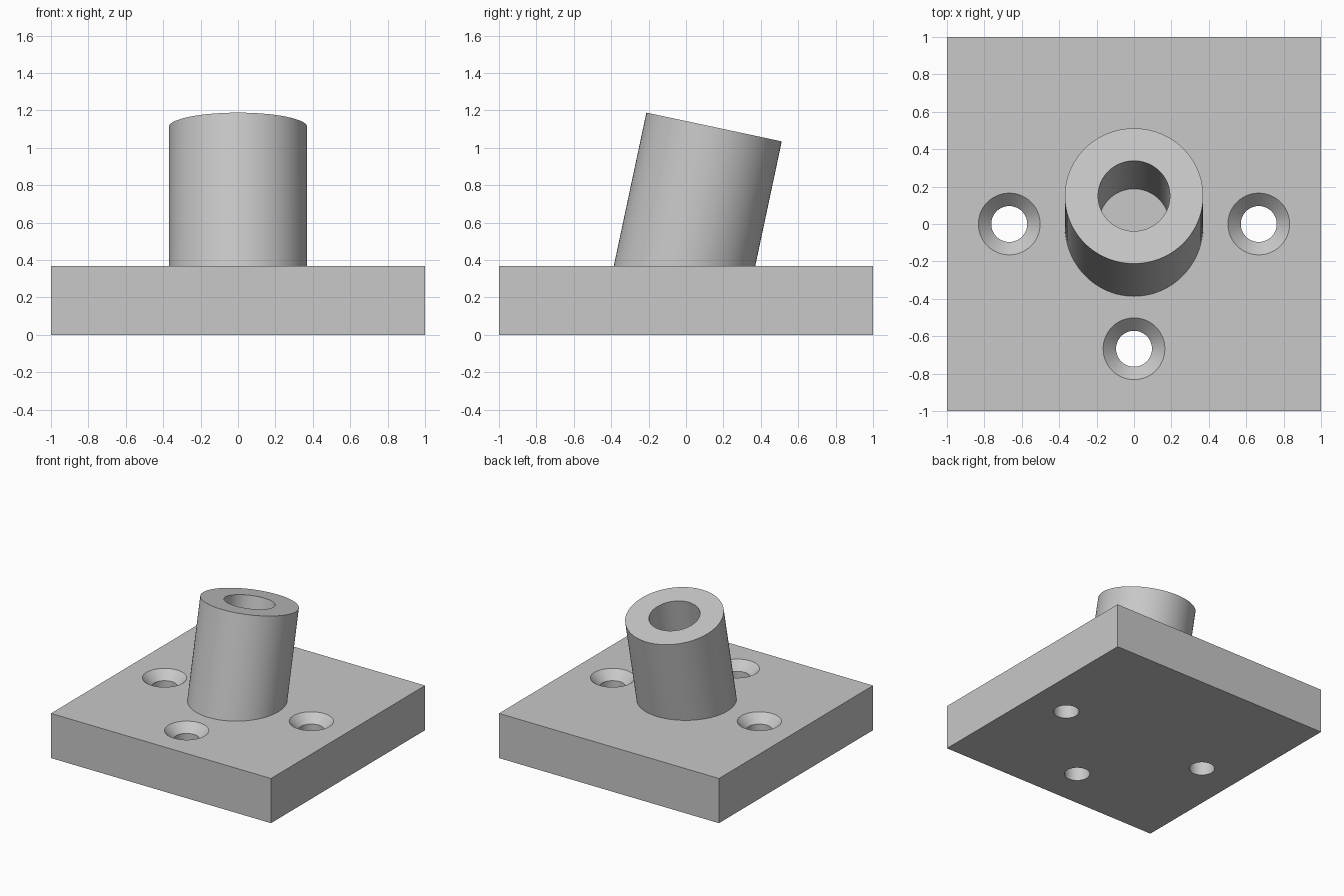
import bpy, bmesh, math
from mathutils import Matrix, Vector

PLATE_TOP = 0.367
SEGMENTS = 96

cube = bpy.data.objects.get("Cube")
if cube:
    bpy.data.objects.remove(cube, do_unlink=True)

grey = bpy.data.materials.new("plain_grey")
grey.use_nodes = True
colour = (0.58, 0.58, 0.58, 1)
grey.diffuse_color = colour
grey.node_tree.nodes["Principled BSDF"].inputs["Base Color"].default_value = colour


def make_object(name, bm):
    bmesh.ops.recalc_face_normals(bm, faces=bm.faces)
    mesh = bpy.data.meshes.new(name)
    bm.to_mesh(mesh)
    bm.free()
    mesh.materials.append(grey)
    obj = bpy.data.objects.new(name, mesh)
    bpy.context.collection.objects.link(obj)
    return obj


def activate(obj):
    bpy.ops.object.select_all(action="DESELECT")
    obj.select_set(True)
    bpy.context.view_layer.objects.active = obj


def ring(bm, radius, place):
    angles = [2 * math.pi * i / SEGMENTS for i in range(SEGMENTS)]
    return [bm.verts.new(place(Vector((radius * math.cos(a), radius * math.sin(a), 0))))
            for a in angles]


def bridge(bm, a, b):
    for i in range(SEGMENTS):
        j = (i + 1) % SEGMENTS
        bm.faces.new((a[i], a[j], b[j], b[i]))


# Square base plate
bm = bmesh.new()
bmesh.ops.create_cube(bm, size=1, matrix=Matrix.Translation((0, 0, PLATE_TOP / 2))
                      @ Matrix.Diagonal((2, 2, PLATE_TOP, 1)))
plate = make_object("base_plate", bm)

# Three countersunk screw holes, cut through the plate
HOLE, SINK, EXTRA = 0.096, 0.165, 0.03
profile = [(HOLE, -EXTRA), (HOLE, PLATE_TOP - (SINK - HOLE)),
           (SINK + EXTRA, PLATE_TOP + EXTRA)]
bm = bmesh.new()
for x, y in ((-0.667, 0), (0.667, 0), (0, -0.667)):
    rings = [ring(bm, r, lambda p: p + Vector((x, y, z))) for r, z in profile]
    for lower, upper in zip(rings, rings[1:]):
        bridge(bm, lower, upper)
    bm.faces.new(rings[0])
    bm.faces.new(rings[-1])
cutter = make_object("screw_hole_cutter", bm)
cutter.hide_render = True

cut = plate.modifiers.new("screw_holes", "BOOLEAN")
cut.operation = "DIFFERENCE"
cut.solver = "EXACT"
cut.object = cutter
activate(plate)
bpy.ops.object.modifier_apply(modifier=cut.name)
bpy.data.objects.remove(cutter, do_unlink=True)

# Leaning tube: square-cut rim, foot mitred flat onto the plate
tilt = Matrix.Rotation(math.radians(-12), 3, "X")
axis = tilt @ Vector((0, 0, 1))
top_centre = Vector((0, 0.15, 1.111))


def at_rim(p):
    return top_centre + tilt @ p


def at_foot(p):
    q = at_rim(p)
    return q - axis * ((q.z - PLATE_TOP) / axis.z)


bm = bmesh.new()
loops = [ring(bm, 0.37, at_foot), ring(bm, 0.37, at_rim),
         ring(bm, 0.192, at_rim), ring(bm, 0.192, at_foot)]
for a, b in zip(loops, loops[1:]):
    bridge(bm, a, b)
tube = make_object("leaning_tube", bm)
# The open shell must face outwards at its rim
if max(tube.data.polygons, key=lambda f: f.center.z).normal.z < 0:
    tube.data.flip_normals()

for obj in (plate, tube):
    activate(obj)
    bpy.ops.object.shade_smooth_by_angle(angle=math.radians(30))
